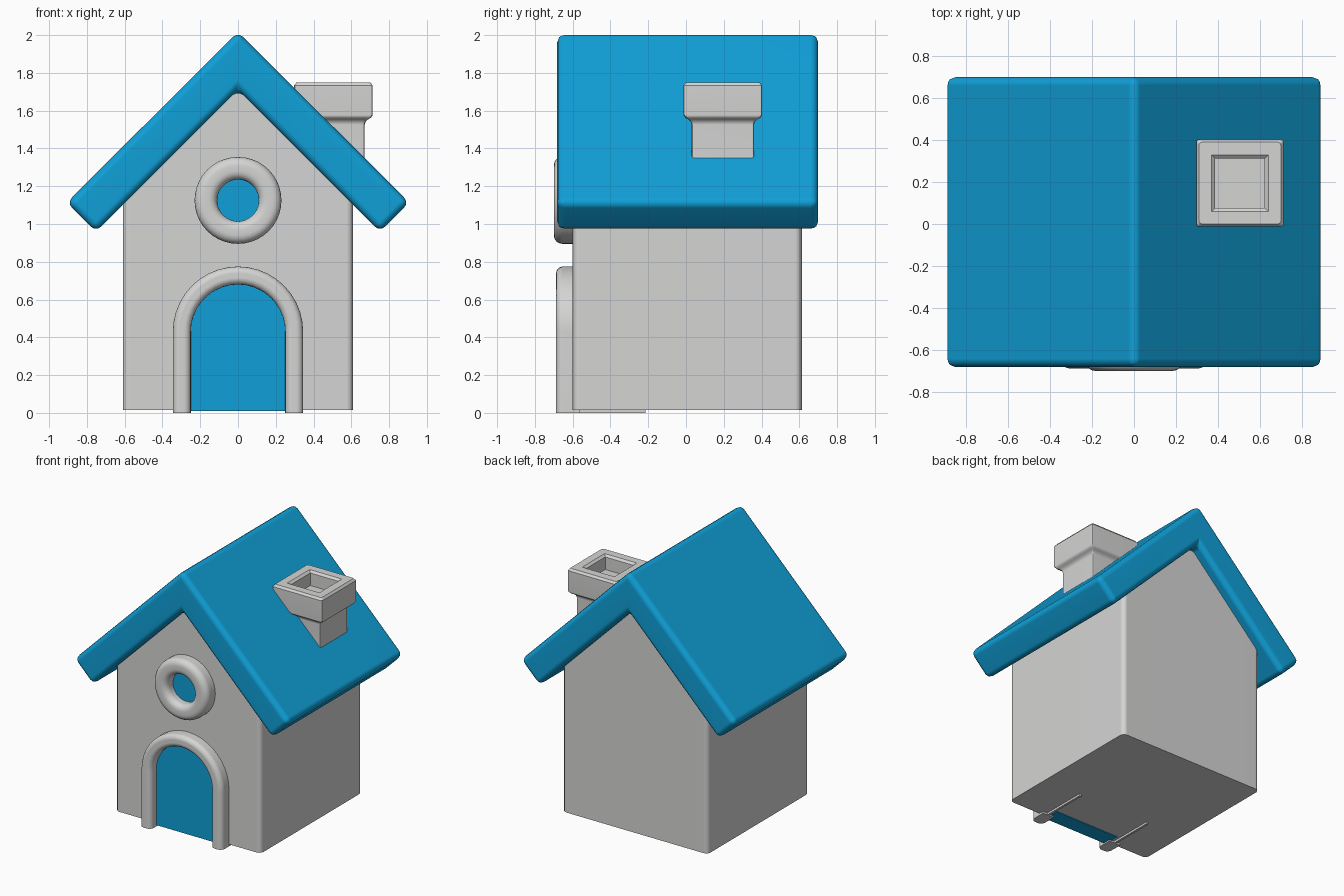
import bpy, bmesh, math
from math import sin, cos, pi, radians
from mathutils import Matrix

if "Cube" in bpy.data.objects:
    bpy.data.objects.remove(bpy.data.objects["Cube"])


def material(name, rgb):
    m = bpy.data.materials.new(name)
    m.diffuse_color = (*rgb, 1)
    m.use_nodes = True
    m.node_tree.nodes["Principled BSDF"].inputs["Base Color"].default_value = m.diffuse_color
    return m


BLUE = material("sky blue", (0.005, 0.352, 0.686))
GREY = material("light grey", (0.66, 0.665, 0.655))


def finish(bm, name, mat):
    bmesh.ops.recalc_face_normals(bm, faces=bm.faces)
    me = bpy.data.meshes.new(name)
    bm.to_mesh(me)
    bm.free()
    ob = bpy.data.objects.new(name, me)
    bpy.context.collection.objects.link(ob)
    me.materials.append(mat)
    bpy.ops.object.select_all(action='DESELECT')
    ob.select_set(True)
    bpy.context.view_layer.objects.active = ob
    bpy.ops.object.shade_smooth_by_angle(angle=radians(38))
    wn = ob.modifiers.new("flat_faces", 'WEIGHTED_NORMAL')
    wn.keep_sharp = True
    return ob


def extrude(name, pts, y0, y1, mat, bevel=0.0, pick=None, segs=3):
    """Extrude an xz outline from y0 to y1; round the edges chosen by pick."""
    bm = bmesh.new()
    a = [bm.verts.new((x, y0, z)) for x, z in pts]
    b = [bm.verts.new((x, y1, z)) for x, z in pts]
    bm.faces.new(a)
    bm.faces.new(b[::-1])
    for i in range(len(pts)):
        j = (i + 1) % len(pts)
        bm.faces.new((a[i], b[i], b[j], a[j]))
    bmesh.ops.recalc_face_normals(bm, faces=bm.faces)
    if bevel:
        edges = [e for e in bm.edges if pick is None or pick(e)]
        bmesh.ops.bevel(bm, geom=edges, offset=bevel, segments=segs,
                        profile=0.5, affect='EDGES', clamp_overlap=True)
    return finish(bm, name, mat)


def arch(r, zc, z0, n=20):
    """Outline of a round-topped door, left foot to right foot."""
    arc = [(-r * cos(pi * i / n), zc + r * sin(pi * i / n)) for i in range(n + 1)]
    return [(-r, z0)] + arc + [(r, z0)]


# Walls with gable, rounded upright corners
def upright(e):
    d = e.verts[0].co - e.verts[1].co
    return abs(d.x) < 1e-4 and abs(d.y) < 1e-4


extrude("walls", [(-0.61, 0.015), (0.61, 0.015), (0.61, 1.11), (0, 1.72), (-0.61, 1.11)],
        -0.60, 0.613, GREY, 0.035, upright)

# Roof: one rounded chevron
half = [(0.907, 1.113), (0.752, 0.958)]
extrude("roof", [(0, 2.018)] + half + [(0, 1.71)] + [(-x, z) for x, z in half[::-1]],
        -0.682, 0.70, BLUE, 0.04)

# Door and its arched frame
extrude("door", arch(0.27, 0.43, 0.01), -0.622, -0.50, BLUE)
extrude("door_frame", arch(0.345, 0.43, 0.0) + arch(0.25, 0.43, 0.0)[::-1],
        -0.688, -0.56, GREY, 0.036,
        lambda e: all(v.co.y < -0.68 for v in e.verts)
        and not all(v.co.z < 0.001 for v in e.verts), 4)

# Thin runners under the floor behind the frame feet
for side, s in (("left", -1), ("right", 1)):
    x = 0.30 * s
    extrude(side + "_runner", [(x - 0.008, 0), (x + 0.008, 0), (x + 0.008, 0.03), (x - 0.008, 0.03)],
            -0.58, -0.215, GREY)

# Round window: rounded ring and glass
bm = bmesh.new()
R = 0.045
prof = [(0.11, -0.56)]
prof += [(0.11 + R - R * cos(t), -0.70 + R - R * sin(t)) for t in [pi / 8 * i for i in range(5)]]
prof += [(0.23 - R + R * sin(t), -0.70 + R - R * cos(t)) for t in [pi / 8 * i for i in range(5)]]
prof += [(0.23, -0.56)]
N = 40
rings = [[bm.verts.new((r * cos(2 * pi * k / N), y, 1.125 + r * sin(2 * pi * k / N)))
          for k in range(N)] for r, y in prof]
for i in range(len(rings)):
    p, q = rings[i], rings[(i + 1) % len(rings)]
    for k in range(N):
        m = (k + 1) % N
        bm.faces.new((p[k], p[m], q[m], q[k]))
finish(bm, "window_ring", GREY)
extrude("window_glass", [(0.13 * cos(2 * pi * k / N), 1.125 + 0.13 * sin(2 * pi * k / N))
                         for k in range(N)], -0.622, -0.57, BLUE)

# Chimney: stacked square sections, then a shallow hollow
bm = bmesh.new()
sections = [(0.165, 1.30), (0.165, 1.525), (0.170, 1.543), (0.185, 1.555), (0.198, 1.561),
            (0.208, 1.575), (0.208, 1.735), (0.195, 1.75),
            (0.135, 1.75), (0.118, 1.735), (0.118, 1.64)]
loops = [[bm.verts.new((0.505 + sx * h, 0.195 + sy * h, z))
          for sx, sy in ((-1, -1), (1, -1), (1, 1), (-1, 1))] for h, z in sections]
for p, q in zip(loops, loops[1:]):
    for k in range(4):
        m = (k + 1) % 4
        bm.faces.new((p[k], p[m], q[m], q[k]))
bm.faces.new(loops[0][::-1])
bm.faces.new(loops[-1])
bmesh.ops.recalc_face_normals(bm, faces=bm.faces)
corners = [e for p, q in zip(loops[:7], loops[1:8]) for k in range(4)
           for e in p[k].link_edges if e.other_vert(p[k]) is q[k]]
bmesh.ops.bevel(bm, geom=corners, offset=0.012, segments=2, profile=0.5,
                affect='EDGES', clamp_overlap=True)
finish(bm, "chimney", GREY)
